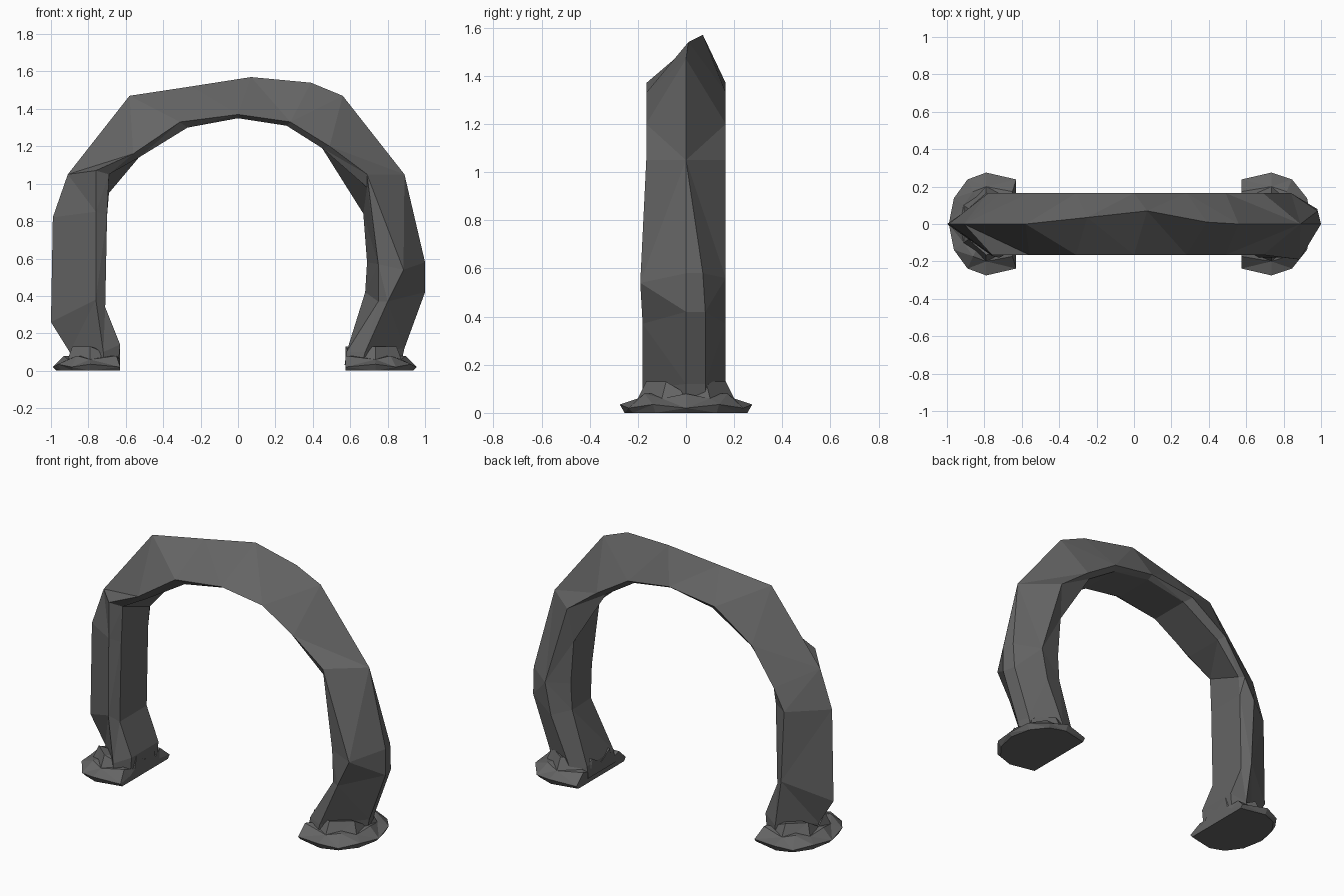
import bpy
import bmesh
import math

# Remove the default cube only
default_cube = bpy.data.objects.get("Cube")
if default_cube:
    bpy.data.objects.remove(default_cube, do_unlink=True)


def make_material(name, colour):
    material = bpy.data.materials.new(name)
    material.use_nodes = True
    material.diffuse_color = colour
    shader = material.node_tree.nodes["Principled BSDF"]
    shader.inputs["Base Color"].default_value = colour
    shader.inputs["Roughness"].default_value = 0.9
    return material


stone = make_material("dark grey stone", (0.13, 0.13, 0.13, 1))


def loft(name, rings, material):
    """Skin a list of equal-sized point rings and cap both ends."""
    bm = bmesh.new()
    loops = [[bm.verts.new(point) for point in ring] for ring in rings]
    count = len(loops[0])
    for lower, upper in zip(loops, loops[1:]):
        for i in range(count):
            j = (i + 1) % count
            bm.faces.new((lower[i], lower[j], upper[j], upper[i]))
    bm.faces.new(loops[0])
    bm.faces.new(loops[-1])
    # Close the single ridges, then split bent quads into flat facets
    bmesh.ops.remove_doubles(bm, verts=bm.verts[:], dist=.0005)
    bmesh.ops.triangulate(bm, faces=bm.faces[:], quad_method='SHORT_EDGE')
    bmesh.ops.recalc_face_normals(bm, faces=bm.faces[:])
    mesh = bpy.data.meshes.new(name)
    bm.to_mesh(mesh)
    bm.free()
    mesh.materials.append(material)
    part = bpy.data.objects.new(name, mesh)
    bpy.context.collection.objects.link(part)
    return part


def arch_section(ridge, side, inner, ridge_y=0, side_y=.165, inner_y=.13,
                 ridge_width=0, back_side=None, front_inner=None, back_inner=None):
    """Ridge (single or flattened), two side edges and two inner edges."""
    back = back_side or side
    near = front_inner or inner
    far = back_inner or inner
    return [(ridge[0], ridge_y, ridge[1]),
            (side[0], -side_y, side[1]),
            (near[0], -inner_y, near[1]),
            (far[0], .13, far[1]),
            (back[0], .165, back[1]),
            (ridge[0] - ridge_width / 4, ridge_y + ridge_width, ridge[1])]


# Rough stone arch, from the right foot over the top to the left foot
arch_sections = [
    arch_section((-.88, .03), (-.72, .03), (-.64, .03), side_y=.18),
    arch_section((-.9, .1), (-.72, .1), (-.63, .14), side_y=.18),
    arch_section((-1, .26), (-.76, .38), (-.71, .34), side_y=.17),
    arch_section((-.99, .82), (-.76, .85), (-.7, .83), back_side=(-.78, .81)),
    arch_section((-.91, 1.05), (-.76, 1.07), (-.69, 1.05),
                 back_side=(-.71, .94), back_inner=(-.69, .95)),
    arch_section((-.58, 1.47), (-.56, 1.16), (-.53, 1.14)),
    arch_section((-.25, 1.52), (-.31, 1.33), (-.27, 1.3), .035),
    arch_section((.07, 1.57), (0, 1.37), (0, 1.35), .07),
    arch_section((.39, 1.54), (.28, 1.33), (.26, 1.31), .01),
    arch_section((.56, 1.47), (.49, 1.2), (.45, 1.19)),
    arch_section((.89, 1.05), (.69, 1.05), (.67, .84),
                 front_inner=(.69, .98)),
    arch_section((1, .58), (.885, .54), (.69, .58), side_y=.19, inner_y=.16,
                 ridge_width=.07, front_inner=(.75, .57), back_side=(.84, .56)),
    arch_section((1, .42), (.8, .37), (.68, .42), side_y=.18, inner_y=.15,
                 ridge_width=.08, front_inner=(.75, .37)),
    arch_section((.89, .12), (.68, .1), (.58, .1), side_y=.18, ridge_width=.08),
    arch_section((.87, .03), (.66, .03), (.57, .03), side_y=.18, ridge_width=.08),
]
loft("arch", arch_sections, stone)


# Flared, jagged feet with a flat inner side
def foot_ring(sign, centre, radius_x, radius_y, low, high, sides=12):
    ring = []
    for i in range(sides):
        angle = math.tau * i / sides
        peak = i % 2
        across = math.cos(angle)
        x = radius_x * across if across > 0 else max(radius_x * across * 2, -.16)
        y = radius_y * math.sin(angle)
        ring.append((sign * (centre + x), y, high if peak else low))
    return ring


def make_foot(name, sign, centre, length):
    rings = [foot_ring(sign, centre, length - .02, .255, 0, 0),
             foot_ring(sign, centre, length, .275, .02, .035),
             foot_ring(sign, centre, length - .06, .2, .08, .06),
             foot_ring(sign, centre, length - .09, .165, .08, .13)]
    loft(name, rings, stone)


make_foot("right_foot", -1, .79, .2)
make_foot("left_foot", 1, .735, .22)
